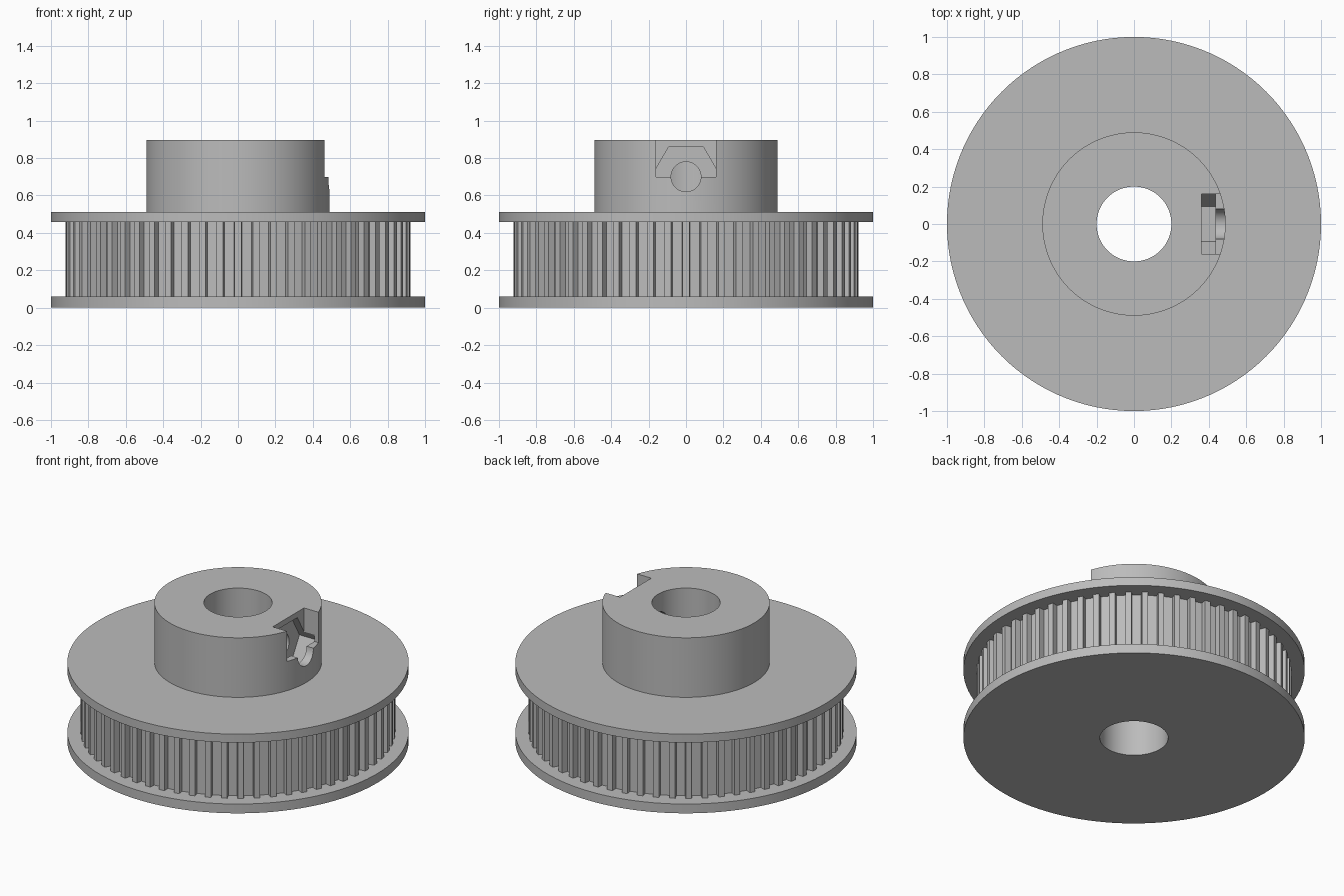
import bpy
import bmesh
from math import pi, cos, sin

old = bpy.data.objects.get("Cube")
if old:
    bpy.data.objects.remove(old, do_unlink=True)

metal = bpy.data.materials.new("plain_grey")
metal.use_nodes = True
GREY = (0.5, 0.5, 0.5, 1)
metal.diffuse_color = GREY
metal.node_tree.nodes["Principled BSDF"].inputs["Base Color"].default_value = GREY

BORE, SIDES, TEETH = 0.2, 120, 60


def circle(r, n=SIDES):
    return [(r * cos(2 * pi * i / n), r * sin(2 * pi * i / n)) for i in range(n)]


def gear(root, tip):
    # Two root and two tip corners for each tooth
    pitch = 2 * pi / TEETH
    corners = [(-0.22, root), (-0.18, tip), (0.18, tip), (0.22, root)]
    return [(r * cos((t + f) * pitch), r * sin((t + f) * pitch))
            for t in range(TEETH) for f, r in corners]


def finish(name, bm):
    bmesh.ops.recalc_face_normals(bm, faces=bm.faces)
    mesh = bpy.data.meshes.new(name)
    bm.to_mesh(mesh)
    bm.free()
    obj = bpy.data.objects.new(name, mesh)
    bpy.context.collection.objects.link(obj)
    mesh.materials.append(metal)
    return obj


def ring(name, outline, z0, z1):
    # Upright solid with the given outline and a round bore
    bm = bmesh.new()
    n = len(outline)
    step = n // SIDES
    inner = circle(BORE, n) if step else circle(BORE)
    loops = [[bm.verts.new((x, y, z)) for x, y in pts]
             for pts, z in ((outline, z0), (outline, z1), (inner, z1), (inner, z0))]
    for a, b in zip(loops, loops[1:] + loops[:1]):
        for i in range(n):
            j = (i + 1) % n
            bm.faces.new((a[i], a[j], b[j], b[i]))
    return finish(name, bm)


def prism_x(name, outline, x0, x1):
    # Cutter with a (y, z) outline, running along x
    bm = bmesh.new()
    a, b = ([bm.verts.new((x, y, z)) for y, z in outline] for x in (x0, x1))
    bm.faces.new(a)
    bm.faces.new(b)
    n = len(outline)
    for i in range(n):
        j = (i + 1) % n
        bm.faces.new((a[i], a[j], b[j], b[i]))
    obj = finish(name, bm)
    obj.hide_render = True
    return obj


# Flanges, toothed belt track and hub
parts = [
    ring("lower_flange", circle(1.0), 0, 0.06),
    ring("toothed_track", gear(0.885, 0.922), 0.06, 0.457),
    ring("upper_flange", circle(1.0), 0.457, 0.512),
]
hub = ring("hub", circle(0.49), 0.512, 0.897)
parts.append(hub)

# Nut slot, hexagonal nut pocket and set screw hole in the hub
NUT_Z = 0.70
slot = [(-0.16, NUT_Z), (0.16, NUT_Z), (0.16, 1.0), (-0.16, 1.0)]
cutters = [
    prism_x("nut_slot_cutter", slot, 0.36, 0.6),
    prism_x("nut_pocket_cutter", [(y, z + NUT_Z) for y, z in circle(0.185, 6)], 0.31, 0.435),
    prism_x("screw_hole_cutter", [(y, z + NUT_Z) for y, z in circle(0.08, 32)], 0.1, 0.6),
]
for cutter in cutters:
    mod = hub.modifiers.new(cutter.name, "BOOLEAN")
    mod.object = cutter
    mod.operation = "DIFFERENCE"
    mod.solver = "EXACT"

# Bake the cuts, then drop the cutters
bpy.context.view_layer.update()
cut_mesh = bpy.data.meshes.new_from_object(
    hub.evaluated_get(bpy.context.evaluated_depsgraph_get()))
hub.modifiers.clear()
hub.data = cut_mesh
for cutter in cutters:
    bpy.data.objects.remove(cutter, do_unlink=True)

# Smooth round walls, keep edges sharp
bpy.ops.object.select_all(action="DESELECT")
for obj in parts:
    obj.select_set(True)
bpy.context.view_layer.objects.active = hub
bpy.ops.object.shade_smooth_by_angle(angle=pi / 7)
